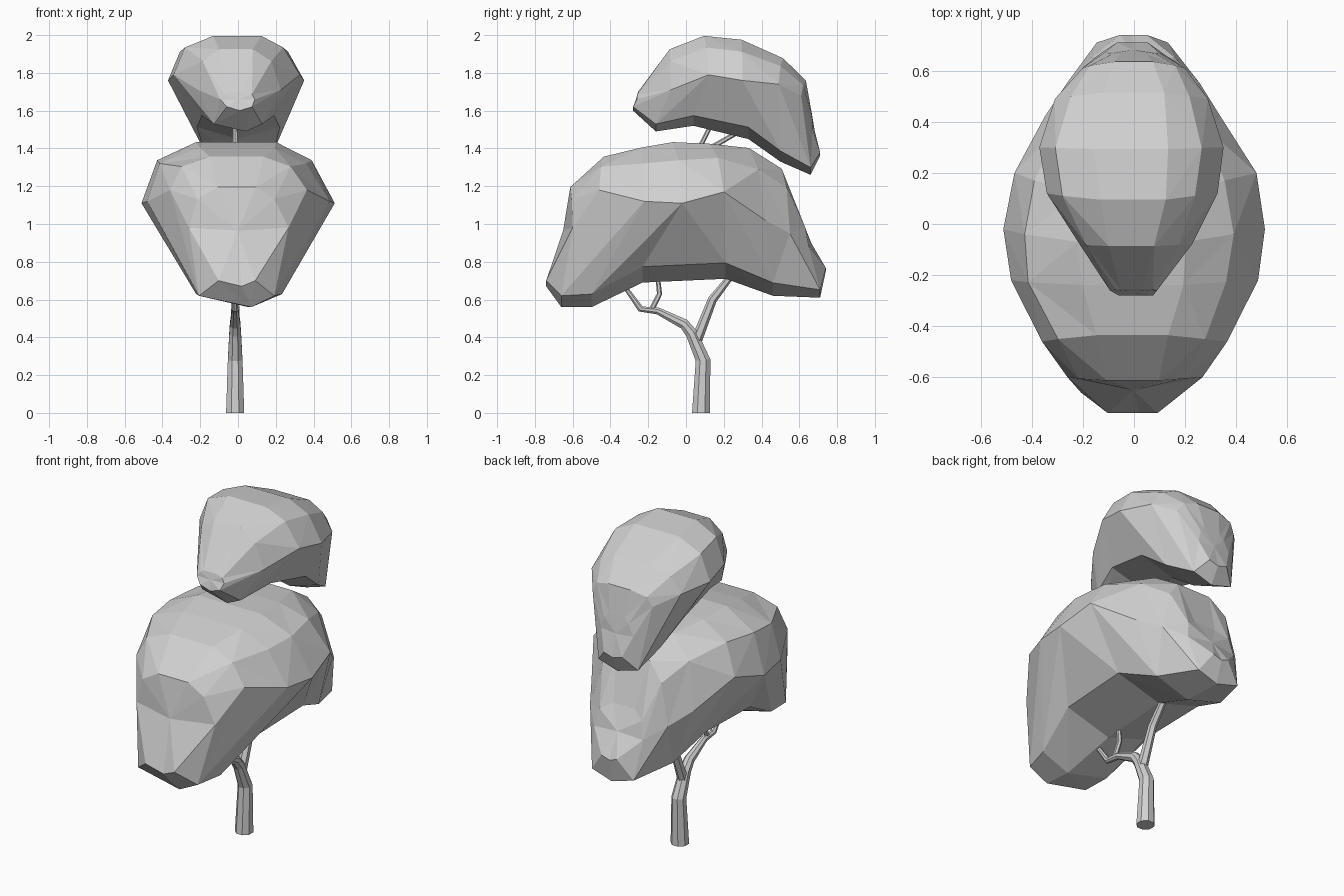
import bpy, bmesh, math, random
from mathutils import Vector

random.seed(4)
cube = bpy.data.objects.get("Cube")
if cube:
    bpy.data.objects.remove(cube)

GREY = (0.63, 0.63, 0.63, 1)
grey = bpy.data.materials.new("plain grey")
grey.use_nodes = True
grey.diffuse_color = GREY
grey.node_tree.nodes["Principled BSDF"].inputs["Base Color"].default_value = GREY


def finish(bm, name):
    bmesh.ops.recalc_face_normals(bm, faces=bm.faces[:])
    mesh = bpy.data.meshes.new(name)
    bm.to_mesh(mesh)
    bm.free()
    mesh.materials.append(grey)
    obj = bpy.data.objects.new(name, mesh)
    bpy.context.collection.objects.link(obj)
    return obj


def skin(bm, rings, faceted=False):
    """Join closed rings into a capped surface; faceted picks the bulging diagonal."""
    loops = [[bm.verts.new(p) for p in ring] for ring in rings]
    count = len(loops[0])
    for a, b in zip(loops, loops[1:]):
        centre = sum((v.co for v in a + b), Vector()) / (2 * count)
        for i in range(count):
            j = (i + 1) % count
            reach_a = ((a[i].co + b[j].co) / 2 - centre).length
            reach_b = ((a[j].co + b[i].co) / 2 - centre).length
            if not faceted:
                bm.faces.new((a[i], a[j], b[j], b[i]))
            elif reach_a > reach_b:
                bm.faces.new((a[i], a[j], b[j]))
                bm.faces.new((a[i], b[j], b[i]))
            else:
                bm.faces.new((a[i], a[j], b[i]))
                bm.faces.new((a[j], b[j], b[i]))
    for loop in (loops[0], loops[-1]):
        if not faceted:
            bm.faces.new(loop)
            continue
        # Fan the end around its middle
        hub = bm.verts.new(sum((v.co for v in loop), Vector()) / count)
        for i in range(count):
            bm.faces.new((loop[i], loop[(i + 1) % count], hub))


def canopy(name, stations):
    """Each station: crown (y, z), rim (y, z, half width), keel (x, y, z, corner half width)."""
    rings = []
    for crown, rim, keel in stations:
        top = Vector((0, *crown))
        side = Vector((rim[2], rim[0], rim[1]))
        low = Vector(keel[:3])
        half = []
        for out, drop in ((0.38, 0.02), (0.75, 0.31)):
            p = top.lerp(side, out)
            p.z = top.z + (side.z - top.z) * drop
            half.append(p)
        half += [side, Vector((keel[3], low.y, low.z + keel[3] * 0.3))]
        mirrored = [Vector((-p.x, p.y, p.z)) for p in reversed(half)]
        # The right shoulder is a little fuller
        for p in mirrored[2:]:
            p.x *= 1.1
        ring = half + [low] + mirrored
        for p in ring:
            p.x += random.uniform(-0.012, 0.012)
        rings.append(ring)
    bm = bmesh.new()
    skin(bm, rings, True)
    return finish(bm, name)


def branch(name, points, sides=6):
    """Tapered limb through (y, z, radius) points at the trunk's x."""
    path = [Vector((-0.015, y, z)) for y, z, r in points]
    across = Vector((1, 0, 0))
    rings = []
    for i, p in enumerate(path):
        along = (path[min(i + 1, len(path) - 1)] - path[max(i - 1, 0)]).normalized()
        if p.z == 0:
            along = Vector((0, 0, 1))
        other = along.cross(across)
        turns = [math.tau * (k + 0.5) / sides for k in range(sides)]
        rings.append([p + points[i][2] * (across * math.cos(t) + other * math.sin(t))
                      for t in turns])
    bm = bmesh.new()
    skin(bm, rings)
    return finish(bm, name)


# Foliage masses
canopy("lower_canopy", [
    ((-.62, 1.2), (-.6, .98, .27), (.03, -.74, .67, .1)),
    ((-.42, 1.36), (-.46, 1.18, .37), (.08, -.66, .56, .2)),
    ((-.25, 1.41), (-.22, 1.12, .49), (.05, -.5, .56, .23)),
    ((-.1, 1.44), (-.02, 1.11, .52), (0, -.23, .69, .28)),
    ((.08, 1.43), (.2, 1.17, .47), (0, .21, .71, .28)),
    ((.28, 1.41), (.42, 1.02, .35), (0, .46, .62, .23)),
    ((.48, 1.3), (.55, .95, .26), (0, .71, .61, .14)),
    ((.57, 1.03), (.65, .88, .17), (0, .74, .75, .06)),
])
canopy("upper_canopy", [
    ((-.25, 1.7), (-.26, 1.66, .1), (0, -.28, 1.6, .07)),
    ((-.09, 1.93), (-.08, 1.71, .22), (.03, -.16, 1.49, .13)),
    ((.08, 2.0), (.12, 1.79, .33), (0, .04, 1.52, .18)),
    ((.29, 1.98), (.3, 1.76, .36), (0, .33, 1.45, .21)),
    ((.53, 1.88), (.49, 1.74, .3), (0, .5, 1.33, .19)),
    ((.65, 1.76), (.61, 1.68, .2), (0, .66, 1.26, .13)),
    ((.66, 1.6), (.67, 1.5, .11), (0, .71, 1.36, .06)),
])

# Trunk and limbs
branch("trunk", [(.08, 0, .052), (.09, .28, .042), (.03, .42, .034), (-.01, .47, .03),
                 (-.15, .54, .02), (-.24, .55, .018), (-.34, .69, .012)], 8)
branch("front_twig", [(-.18, .55, .015), (-.14, .63, .014), (-.15, .72, .012)])
branch("rear_limb", [(.05, .37, .03), (.14, .6, .024), (.25, .74, .02), (.17, 1.05, .018),
                     (.05, 1.36, .014), (.15, 1.56, .012)])
branch("upper_twig", [(.05, 1.36, .014), (.16, 1.42, .013), (.3, 1.5, .012)])
